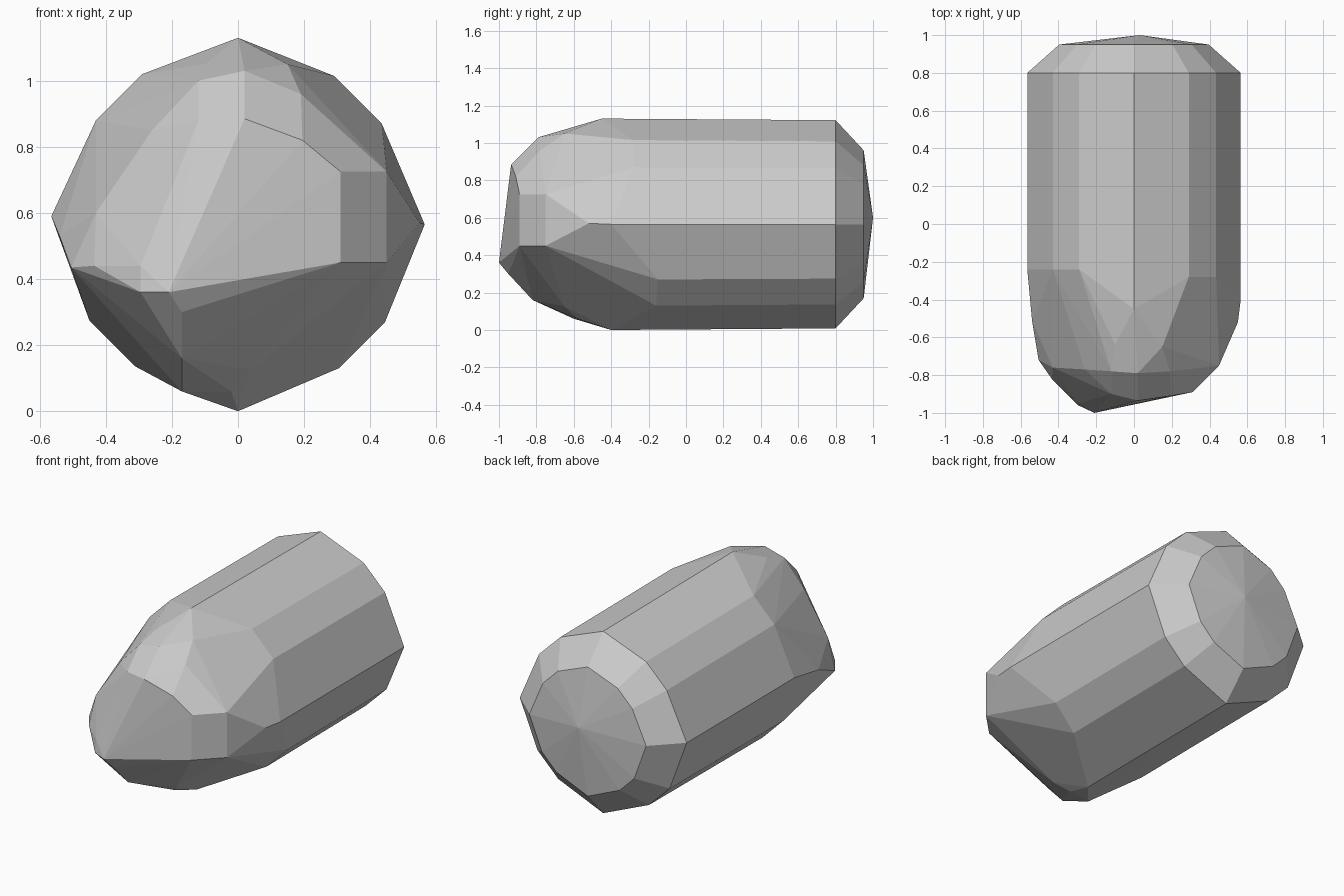
import bpy, bmesh, math

if "Cube" in bpy.data.objects:
    bpy.data.objects.remove(bpy.data.objects["Cube"])

# Twelve-sided barrel section: x, z, and where each side ends toward the nose (y)
section = [
    (0, 1.13, -.45), (.29, 1.015, -.28), (.435, .87, -.28), (.565, .565, -.40),
    (.445, .27, -.15), (.305, .13, -.16), (0, 0, -.40), (-.31, .135, -.30),
    (-.45, .275, -.30), (-.565, .59, -.24), (-.43, .88, -.24), (-.29, 1.02, -.24)]

# Faceted rounded nose (x, y, z)
nose_top = [
    (.02, -.79, 1.03), (.02, -.935, .885), (.15, -.65, 1.05), (.19, -.78, .96),
    (.195, -.91, .82), (-.10, -.64, 1.05), (-.12, -.78, 1.0), (-.12, -.90, .88),
    (-.26, -.77, .85)]
nose_sides = [(x, y, z) for x, y in ((.31, -.89), (.45, -.75))
              for z in (.725, .51, .45)]
nose_sides += [(.55, -.52, .57), (-.54, -.51, .53), (-.43, -.76, .60)]
nose_low = [
    (-.21, -1.0, .36), (-.295, -.96, .36), (-.295, -.95, .44), (-.435, -.82, .44),
    (-.505, -.72, .435), (-.17, -.95, .30), (-.17, -.82, .16), (-.17, -.60, .06),
    (.04, -.82, .27), (.04, -.65, .125), (-.02, -.58, .06)]

# Barrel ends, bevelled rear rim and shallow rear apex
CZ, RIM = .565, .70
points = nose_top + nose_sides + nose_low
for x, z, y_front in section:
    points.append((x, y_front, z))
    points.append((x, .80, CZ + (z - CZ) * .985))
    points.append((x * RIM, .95, CZ + (z - CZ) * RIM))
points.append((.03, 1.0, .60))

# Wrap everything in one faceted shell
bm = bmesh.new()
for p in points:
    bm.verts.new(p)
hull = bmesh.ops.convex_hull(bm, input=bm.verts)
loose = [v for v in bm.verts if not v.link_faces]
bmesh.ops.delete(bm, geom=loose, context='VERTS')
bmesh.ops.dissolve_limit(bm, angle_limit=math.radians(1.5),
                         verts=bm.verts, edges=bm.edges)
bmesh.ops.recalc_face_normals(bm, faces=bm.faces)

mesh = bpy.data.meshes.new("faceted_capsule")
bm.to_mesh(mesh)
bm.free()
obj = bpy.data.objects.new("faceted_capsule", mesh)
bpy.context.collection.objects.link(obj)
